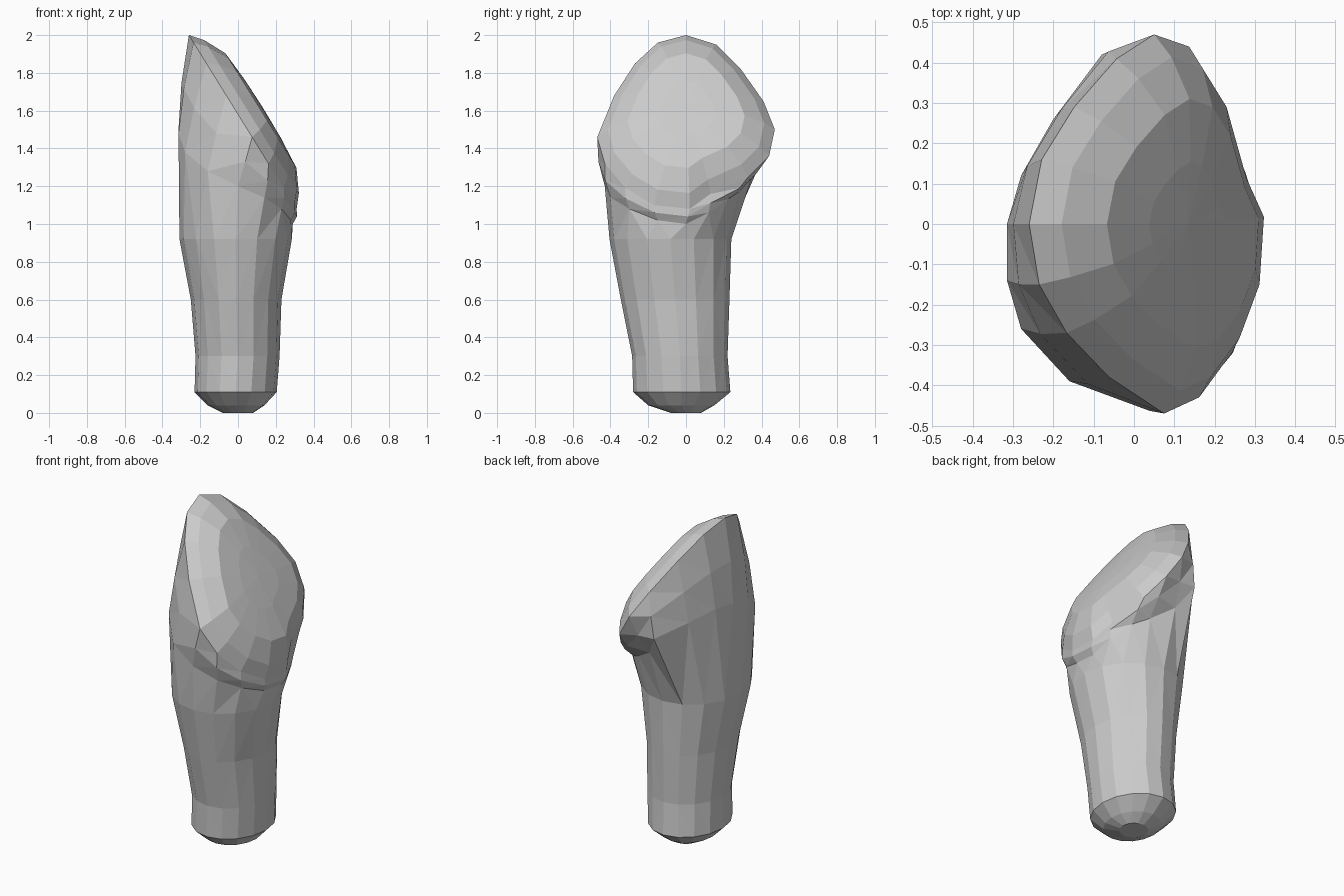
import bpy, bmesh
from math import cos, sin, tau
from mathutils import Vector

if "Cube" in bpy.data.objects:
    bpy.data.objects.remove(bpy.data.objects["Cube"])

N = 16
SLOPE = 0.62                                   # x gained per unit drop of the slanted cap plane
NORMAL = Vector((1, 0, SLOPE)).normalized()


def box_ring(z, x0, x1, y0, y1):
    """Oval ring fitted inside a bounding rectangle."""
    cx, cy, rx, ry = (x0 + x1) / 2, (y0 + y1) / 2, (x1 - x0) / 2, (y1 - y0) / 2
    return [Vector((cx + rx * cos(tau * k / N), cy + ry * sin(tau * k / N), z)) for k in range(N)]


# Stem sections: z, x range, y range
stem = [
    (0.00, -0.08, 0.08, -0.08, 0.08),
    (0.04, -0.16, 0.14, -0.20, 0.15),
    (0.11, -0.23, 0.205, -0.28, 0.235),
    (0.30, -0.225, 0.22, -0.285, 0.22),
    (0.60, -0.25, 0.23, -0.345, 0.23),
    (0.92, -0.31, 0.285, -0.405, 0.24),
]
# Shoulder under the cap
shoulder = [Vector(p) for p in (
    (0.29, 0.00, 1.00), (0.27, 0.12, 1.06), (0.20, 0.22, 1.13), (0.12, 0.28, 1.17),
    (0.00, 0.35, 1.25), (-0.08, 0.42, 1.38), (-0.20, 0.26, 1.45), (-0.28, 0.12, 1.50),
    (-0.315, 0.00, 1.50), (-0.315, -0.14, 1.48), (-0.28, -0.26, 1.38), (-0.16, -0.39, 1.28),
    (0.00, -0.43, 1.20), (0.14, -0.40, 1.14), (0.23, -0.30, 1.08), (0.28, -0.15, 1.02))]
# Slanted rim outline seen from the right: y, z
outline = [
    (0.02, 1.08), (0.13, 1.16), (0.33, 1.25), (0.44, 1.36), (0.47, 1.50), (0.41, 1.65),
    (0.29, 1.82), (0.16, 1.95), (0.00, 2.00), (-0.15, 1.96), (-0.27, 1.85), (-0.38, 1.68),
    (-0.47, 1.46), (-0.43, 1.32), (-0.32, 1.19), (-0.17, 1.10)]
rim = [Vector((-0.26 + (2 - z) * SLOPE, y, z)) for y, z in outline]
bulge = [Vector((m.x * 1.04, m.y * 1.03, m.z))
         for m in ((a + b) / 2 for a, b in zip(shoulder, rim))]

# Domed cap: shrinking copies of the rim pushed along the plane normal
centre = Vector((0.02, 0, 1.54))
dome = [[centre + (p - centre) * t + NORMAL * h for p in rim]
        for t, h in ((0.88, 0.055), (0.66, 0.115), (0.33, 0.13))]

rings = [box_ring(*s) for s in stem] + [shoulder, bulge, rim] + dome

# Loft all rings into one closed faceted body
bm = bmesh.new()
loops = [[bm.verts.new(p) for p in ring] for ring in rings]
for lo, hi in zip(loops, loops[1:]):
    for k in range(N):
        j = (k + 1) % N
        bm.faces.new((lo[k], lo[j], hi[j], hi[k]))
bm.faces.new(loops[0][::-1])
apex = bm.verts.new(centre + NORMAL * 0.135)
for k in range(N):
    bm.faces.new((loops[-1][k], loops[-1][(k + 1) % N], apex))
bmesh.ops.triangulate(bm, faces=bm.faces[:])
bmesh.ops.recalc_face_normals(bm, faces=bm.faces[:])

mesh = bpy.data.meshes.new("stem_with_cap")
bm.to_mesh(mesh)
bm.free()
bpy.context.collection.objects.link(bpy.data.objects.new("stem_with_cap", mesh))
